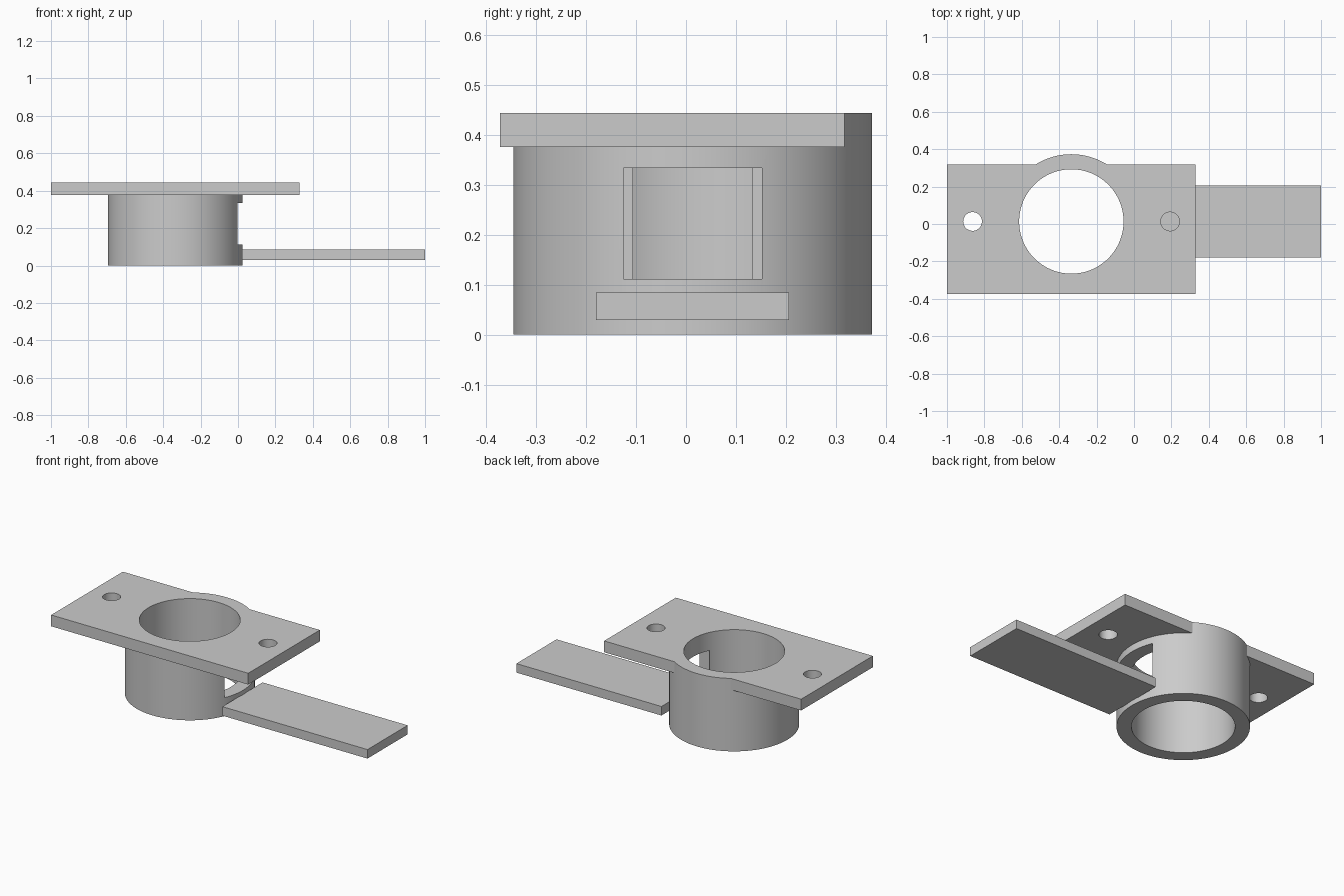
import bpy
import math

default = bpy.data.objects.get("Cube")
if default:
    bpy.data.objects.remove(default, do_unlink=True)

# Shared dimensions
CX, CY = -0.335, 0.0135          # barrel axis
OUTER, BORE = 0.3595, 0.279
PLATE_BOTTOM, TOP = 0.376, 0.445

gray = bpy.data.materials.new("plain gray")
gray.use_nodes = True
COLOUR = (0.6, 0.6, 0.6, 1)
gray.diffuse_color = COLOUR
gray.node_tree.nodes["Principled BSDF"].inputs["Base Color"].default_value = COLOUR


def box(name, low, high):
    """Box between two opposite corners."""
    centre = [(a + b) / 2 for a, b in zip(low, high)]
    bpy.ops.mesh.primitive_cube_add(size=1, location=centre)
    ob = bpy.context.object
    ob.name = name
    ob.scale = [b - a for a, b in zip(low, high)]
    bpy.ops.object.transform_apply(location=True, rotation=True, scale=True)
    ob.data.materials.append(gray)
    return ob


def rod(name, x, radius, low, high, sides):
    """Upright cylinder on the line of the barrel axis."""
    bpy.ops.mesh.primitive_cylinder_add(
        vertices=sides, radius=radius, depth=high - low,
        location=(x, CY, (low + high) / 2))
    ob = bpy.context.object
    ob.name = name
    bpy.ops.object.transform_apply(location=True, rotation=True, scale=True)
    ob.data.materials.append(gray)
    return ob


def combine(target, tool, operation):
    """Apply a boolean and remove its tool."""
    tool.hide_render = True
    mod = target.modifiers.new(operation.title(), 'BOOLEAN')
    mod.operation = operation
    mod.solver = 'EXACT'
    mod.object = tool
    bpy.context.view_layer.objects.active = target
    bpy.ops.object.modifier_apply(modifier=mod.name)
    bpy.data.objects.remove(tool, do_unlink=True)


# Mounting plate fused with the round barrel
bracket = box("flanged_barrel", (-1, -0.373, PLATE_BOTTOM), (0.33, 0.318, TOP))
combine(bracket, rod("barrel", CX, OUTER, 0, TOP, 128), 'UNION')

# Central bore and the two bolt holes
combine(bracket, rod("bore_cutter", CX, BORE, -0.1, 0.6, 128), 'DIFFERENCE')
for side in (-1, 1):
    hole = rod("bolt_hole_cutter", CX + side * 0.528, 0.05, 0.3, 0.6, 48)
    combine(bracket, hole, 'DIFFERENCE')

# Rectangular side window, with a flat shoulder where it meets the bore
window = box("window_cutter", (-0.083, CY - 0.139, 0.112), (0.1, CY + 0.139, 0.334))
combine(bracket, window, 'DIFFERENCE')

bpy.ops.object.select_all(action='DESELECT')
bracket.select_set(True)
bpy.context.view_layer.objects.active = bracket
bpy.ops.object.shade_smooth_by_angle(angle=math.radians(30))

# Flat arm touching the foot of the barrel
box("side_arm", (0.021, -0.18, 0.03), (1, 0.207, 0.085))
